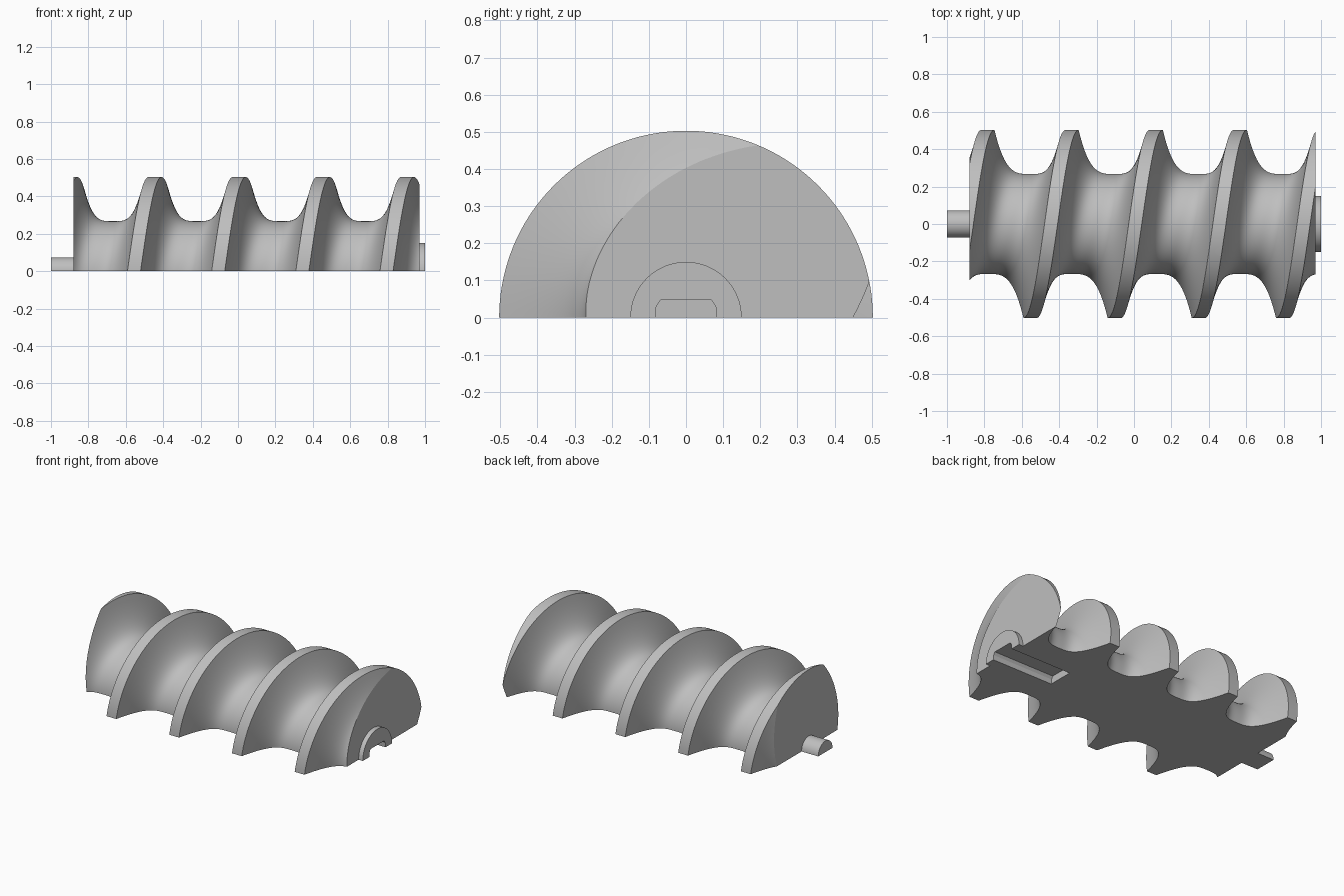
import bpy, bmesh, math

cube = bpy.data.objects.get("Cube")
if cube:
    bpy.data.objects.remove(cube, do_unlink=True)

PITCH, PHASE = 0.45, -0.106      # helix advance per turn, crest position at the front
CREST = 0.035                    # half width of the thread crest
R_OUT, R_CORE = 0.503, 0.267
X_LEFT, X_RIGHT = -0.88, 0.97    # flat ends of the threaded body

grey = bpy.data.materials.new("plain_grey")
grey.use_nodes = True
grey.diffuse_color = (0.52, 0.52, 0.52, 1)
grey.node_tree.nodes["Principled BSDF"].inputs["Base Color"].default_value = (0.52, 0.52, 0.52, 1)


def make_object(name, bm):
    bmesh.ops.recalc_face_normals(bm, faces=bm.faces)
    mesh = bpy.data.meshes.new(name)
    bm.to_mesh(mesh)
    bm.free()
    mesh.materials.append(grey)
    obj = bpy.data.objects.new(name, mesh)
    bpy.context.collection.objects.link(obj)
    return obj


def prism(name, outline, x0, x1):
    """Extrude a closed (y, z) outline along x."""
    bm = bmesh.new()
    rings = [[bm.verts.new((x, y, z)) for y, z in outline] for x in (x0, x1)]
    for ring in rings:
        bm.faces.new(ring)
    n = len(outline)
    for i in range(n):
        j = (i + 1) % n
        bm.faces.new((rings[0][i], rings[0][j], rings[1][j], rings[1][i]))
    return make_object(name, bm)


def half_disc(radius, steps=32):
    return [(-radius * math.cos(math.pi * i / steps), radius * math.sin(math.pi * i / steps))
            for i in range(steps + 1)]


def thread_profile(segments=44):
    """One pitch of (offset, radius): a crest followed by a rounded groove."""
    half = PITCH / 2 - CREST
    points = [(-CREST, R_OUT)]
    for i in range(segments):
        u = -1 + 2 * i / segments
        points.append((PITCH / 2 + u * half, R_CORE + (R_OUT - R_CORE) * abs(u) ** 3.4))
    return points


# Threaded half body: sweep the profile around half a turn
bm = bmesh.new()
profile = [(PHASE + k * PITCH + dx, r) for k in range(-3, 4) for dx, r in thread_profile()]
STEPS = 72
rows = []
for i in range(STEPS + 1):
    a = math.pi * i / STEPS
    shift = PITCH * a / (2 * math.pi)
    z = math.sin(a) if 0 < i < STEPS else 0.0
    rows.append([bm.verts.new((x + shift, -r * math.cos(a), r * z)) for x, r in profile])
for low, high in zip(rows, rows[1:]):
    for j in range(len(profile) - 1):
        bm.faces.new((low[j], low[j + 1], high[j + 1], high[j]))

# Trim the ends square and close them
for x, side in ((X_LEFT, -1), (X_RIGHT, 1)):
    bmesh.ops.bisect_plane(bm, geom=bm.verts[:] + bm.edges[:] + bm.faces[:], dist=1e-6,
                           plane_co=(x, 0, 0), plane_no=(side, 0, 0), clear_outer=True)
for x in (X_LEFT, X_RIGHT):
    rim = [v for v in bm.verts if abs(v.co.x - x) < 1e-5]
    bm.faces.new(sorted(rim, key=lambda v: math.atan2(v.co.z, v.co.y)))

# Flat underside
base = [v for v in bm.verts if abs(v.co.z) < 1e-6]
front = sorted((v for v in base if v.co.y < 0), key=lambda v: v.co.x)
back = sorted((v for v in base if v.co.y > 0), key=lambda v: -v.co.x)
bm.faces.new(front + back)
body = make_object("screw_body", bm)

# Shaft collar and pin
collar = prism("end_collar", half_disc(0.15), X_RIGHT, 1.0)
pin = prism("end_pin", half_disc(0.073), -1.0, X_LEFT)

# Key slot cut into the underside from the collar end
right_side = [(0.083, -0.05), (0.083, 0.0), (0.08, 0.03), (0.069, 0.047)]
slot = right_side + [(-y, z) for y, z in reversed(right_side)]
cutter = prism("slot_cutter", slot, 0.56, 1.1)
cutter.hide_render = True
for obj in (body, collar):
    cut = obj.modifiers.new("key_slot", 'BOOLEAN')
    cut.operation = 'DIFFERENCE'
    cut.solver = 'EXACT'
    cut.object = cutter
    bpy.context.view_layer.objects.active = obj
    bpy.ops.object.modifier_apply(modifier=cut.name)
bpy.data.objects.remove(cutter, do_unlink=True)

# Smooth the curved surfaces, keeping crest and cut edges sharp
for obj in bpy.context.view_layer.objects:
    obj.select_set(obj in (body, collar, pin))
bpy.context.view_layer.objects.active = body
bpy.ops.object.shade_smooth_by_angle(angle=math.radians(12))
